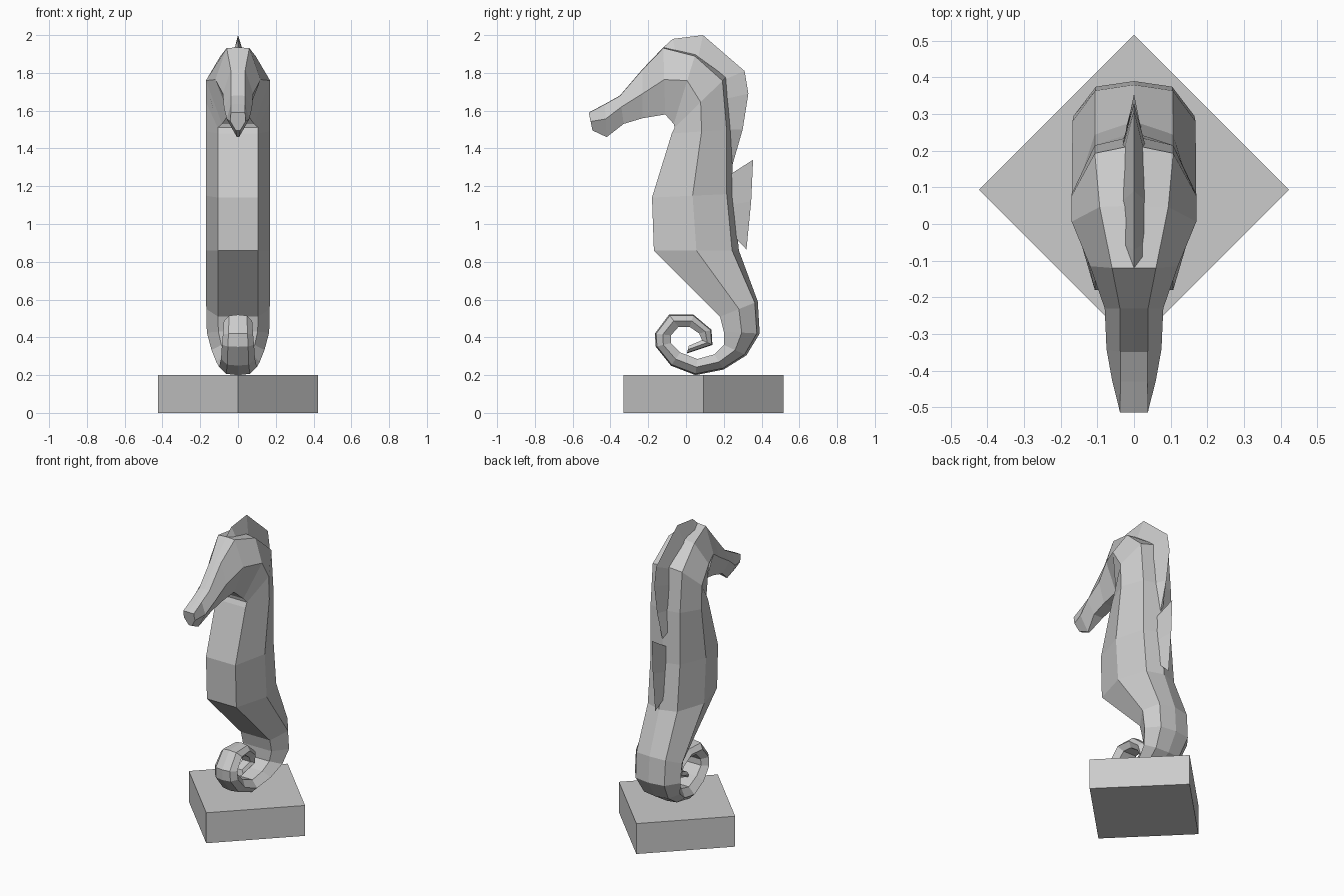
import bpy, bmesh, math


def loft(name, sections):
    """Skin a chain of equal-sized closed sections and cap both ends."""
    bm = bmesh.new()
    rings = [[bm.verts.new(p) for p in s] for s in sections]
    n = len(rings[0])
    for a, b in zip(rings, rings[1:]):
        for i in range(n):
            j = (i + 1) % n
            bm.faces.new((a[i], a[j], b[j], b[i]))
    bm.faces.new(rings[0])
    bm.faces.new(rings[-1])
    bmesh.ops.recalc_face_normals(bm, faces=bm.faces)
    mesh = bpy.data.meshes.new(name)
    bm.to_mesh(mesh)
    bm.free()
    obj = bpy.data.objects.new(name, mesh)
    bpy.context.collection.objects.link(obj)
    return obj


def section(fy, fz, by, bz, w, front=0.63, back=0.63, mid=0.5, k=0.92):
    """Seven-sided section: flat front, wide middle, ridged back."""
    def at(x, t):
        return (x, fy + (by - fy) * t, fz + (bz - fz) * t)
    f, b = w * front, w * back
    return [at(-f, 0), at(f, 0), at(w, mid), at(b, k), at(0, 1), at(-b, k), at(-w, mid)]


def blade(name, inner, outer, t):
    """Wedge fin: thick at the body, sharp along the outer rim."""
    return loft(name, [[(-t, *i), (t, *i), (0, *o)] for i, o in zip(inner, outer)])


# Head, snout tip to nape: front y z, back y z, half width, front/back ratios, mid, ridge
head = [
    (-0.495, 1.495, -0.515, 1.59, 0.040, 0.30, 0.95, 0.5, 0.99),
    (-0.42, 1.46, -0.43, 1.635, 0.060, 0.10, 0.62, 0.55, 0.99),
    (-0.33, 1.53, -0.35, 1.68, 0.075, 0.45, 0.50, 0.6, 0.99),
    (-0.23, 1.56, -0.23, 1.82, 0.080, 0.50, 0.48, 0.5, 0.99),
    (-0.11, 1.58, -0.12, 1.935, 0.120, 0.40, 0.50, 0.52, 0.99),
    (-0.065, 1.53, 0.05, 1.90, 0.170, 0.50, 0.55, 0.62, 0.97),
]
# Trunk and curled tail: front (inner) y z, back (outer) y z, half width
trunk = [
    (-0.06, 1.51, 0.215, 1.78, 0.17),
    (-0.075, 1.48, 0.24, 1.50, 0.17),
    (-0.18, 1.14, 0.25, 1.16, 0.17),
    (-0.17, 0.86, 0.28, 0.86, 0.17),
    (0.18, 0.51, 0.38, 0.59, 0.168),
    (0.20, 0.43, 0.39, 0.42, 0.165),
    (0.20, 0.36, 0.32, 0.305, 0.14),
    (0.15, 0.31, 0.20, 0.23, 0.115),
    (0.06, 0.285, 0.05, 0.20, 0.10),
    (-0.03, 0.32, -0.08, 0.25, 0.09),
    (-0.08, 0.37, -0.16, 0.35, 0.085),
    (-0.08, 0.41, -0.165, 0.42, 0.08),
    (-0.04, 0.455, -0.09, 0.52, 0.075),
    (0.02, 0.455, 0.04, 0.52, 0.065),
    (0.07, 0.42, 0.135, 0.44, 0.055),
    (0.085, 0.385, 0.14, 0.36, 0.045),
    (0.015, 0.355, 0.005, 0.315, 0.03),
]
loft("body", [section(*r) for r in head + trunk])

# Head crest running down the nape
blade("crest",
      [(-0.10, 1.90), (-0.05, 1.89), (0.06, 1.86), (0.17, 1.75), (0.20, 1.66), (0.21, 1.5), (0.22, 1.32)],
      [(-0.12, 1.935), (-0.07, 1.98), (0.09, 2.0), (0.31, 1.81), (0.33, 1.69), (0.30, 1.5), (0.245, 1.31)],
      0.035)

# Back fin
blade("back_fin",
      [(0.23, 1.26), (0.235, 1.1), (0.25, 0.94)],
      [(0.355, 1.34), (0.345, 1.12), (0.32, 0.865)],
      0.025)

# Square plinth turned 45 degrees
r, cy = 0.423, 0.093
corners = [(r * math.cos(i * math.pi / 2), cy + r * math.sin(i * math.pi / 2)) for i in range(4)]
loft("plinth", [[(x, y, z) for x, y in corners] for z in (0, 0.2)])
